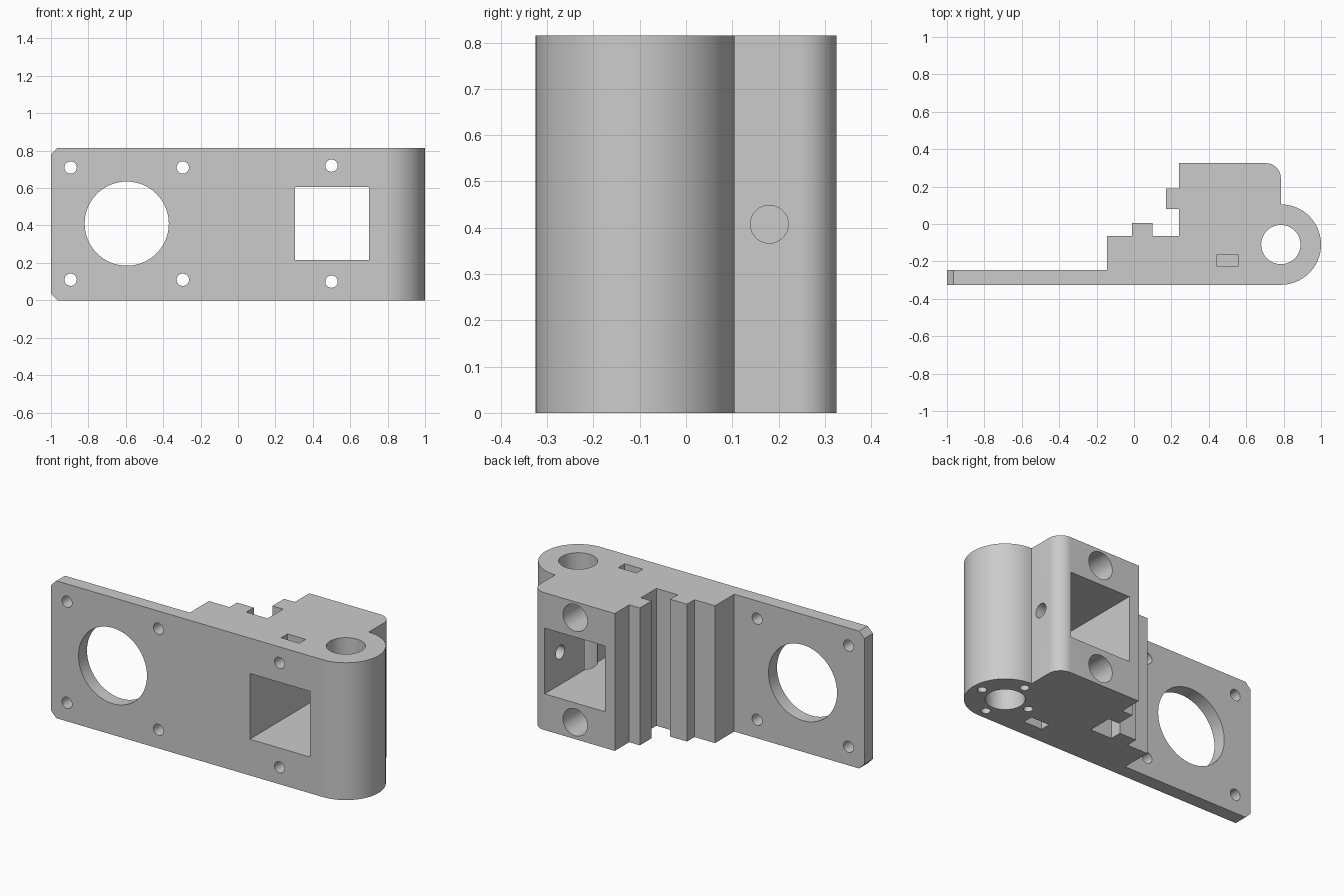
import bpy
import bmesh
from math import cos, sin, pi, radians
from mathutils import Matrix, Vector

if "Cube" in bpy.data.objects:
    bpy.data.objects.remove(bpy.data.objects["Cube"])

HEIGHT = 0.815
FRONT, BACK = -0.325, 0.325
MID = HEIGHT / 2
PIVOT = (0.785, -0.11)

grey = bpy.data.materials.new("plain grey")
grey.use_nodes = True
colour = (0.6, 0.6, 0.6, 1)
grey.diffuse_color = colour
grey.node_tree.nodes["Principled BSDF"].inputs["Base Color"].default_value = colour


def make_object(name, bm):
    mesh = bpy.data.meshes.new(name)
    bmesh.ops.recalc_face_normals(bm, faces=bm.faces)
    bm.to_mesh(mesh)
    bm.free()
    mesh.materials.append(grey)
    obj = bpy.data.objects.new(name, mesh)
    bpy.context.collection.objects.link(obj)
    return obj


def arc(centre, radius, start, end, steps):
    angles = [radians(start + (end - start) * i / steps) for i in range(steps + 1)]
    return [(centre[0] + radius * cos(a), centre[1] + radius * sin(a)) for a in angles]


# Bracket body: plan outline raised to full height
outline = [(-1, FRONT)]
outline += arc(PIVOT, 0.215, -90, 90, 40)
outline += arc((0.705, 0.245), 0.08, 0, 90, 12)
outline += [(0.24, BACK), (0.24, 0.19), (0.17, 0.19), (0.17, 0.08), (0.24, 0.08),
            (0.24, -0.065), (0.10, -0.065), (0.10, 0.005), (-0.01, 0.005),
            (-0.01, -0.065), (-0.145, -0.065), (-0.145, -0.245), (-1, -0.245)]
bm = bmesh.new()
base = bm.faces.new([bm.verts.new((x, y, 0)) for x, y in outline])
raised = bmesh.ops.extrude_face_region(bm, geom=[base])["geom"]
bmesh.ops.translate(bm, vec=(0, 0, HEIGHT),
                    verts=[g for g in raised if isinstance(g, bmesh.types.BMVert)])
# Chamfer the two free corners of the thin plate
corners = [e for e in bm.edges if all(v.co.x < -0.99 for v in e.verts)
           and abs(e.verts[0].co.y - e.verts[1].co.y) > 0.01]
bmesh.ops.bevel(bm, geom=corners, offset=0.035, segments=1, affect='EDGES')
bracket = make_object("mounting_bracket", bm)


def cut(bm):
    cutter = make_object("cutter", bm)
    cutter.hide_render = True
    mod = bracket.modifiers.new("cut", 'BOOLEAN')
    mod.operation = 'DIFFERENCE'
    mod.solver = 'EXACT'
    mod.object = cutter
    bpy.context.view_layer.objects.active = bracket
    bpy.ops.object.modifier_apply(modifier=mod.name)
    bpy.data.objects.remove(cutter)


def drill(start, end, radius, sides=32):
    start, end = Vector(start), Vector(end)
    axis = end - start
    turn = axis.to_track_quat('Z', 'Y').to_matrix().to_4x4()
    bm = bmesh.new()
    bmesh.ops.create_cone(bm, cap_ends=True, segments=sides, radius1=radius,
                          radius2=radius, depth=axis.length,
                          matrix=Matrix.Translation((start + end) / 2) @ turn)
    cut(bm)


def pocket(low, high):
    low, high = Vector(low), Vector(high)
    bm = bmesh.new()
    bmesh.ops.create_cube(bm, size=1, matrix=Matrix.Translation((low + high) / 2)
                          @ Matrix.Diagonal((*(high - low), 1)))
    cut(bm)


# Large round opening and four screw holes in the plate
drill((-0.595, -0.4, 0.41), (-0.595, -0.2, 0.41), 0.225, 64)
for x in (-0.895, -0.295):
    for z in (0.11, 0.71):
        drill((x, -0.4, z), (x, -0.2, z), 0.033)

# Square window through the thick block
pocket((0.305, -0.4, 0.215), (0.70, 0.4, 0.605))

# Bolt holes with wide rear counterbores
for z in (0.10, 0.72):
    drill((0.5, -0.4, z), (0.5, 0.4, z), 0.033)
    drill((0.5, 0.0, z), (0.5, 0.4, z), 0.08)

# Nut slots from the top and the bottom
for low, high in ((-0.1, 0.155), (HEIGHT - 0.155, HEIGHT + 0.1)):
    pocket((0.44, -0.225, low), (0.56, -0.165, high))

# Vertical pivot bore, ringed by four blind holes underneath
drill((*PIVOT, -0.1), (*PIVOT, HEIGHT + 0.1), 0.105, 48)
for i in range(4):
    x = PIVOT[0] + 0.157 * cos(i * pi / 2)
    y = PIVOT[1] + 0.157 * sin(i * pi / 2)
    drill((x, y, -0.1), (x, y, 0.12), 0.025, 24)

# Side hole into the window
drill((0.6, 0.18, MID), (0.9, 0.18, MID), 0.041)

# Smooth curved walls, keep edges crisp
bpy.ops.object.select_all(action='DESELECT')
bracket.select_set(True)
bpy.context.view_layer.objects.active = bracket
bpy.ops.object.shade_smooth_by_angle(angle=radians(30))
